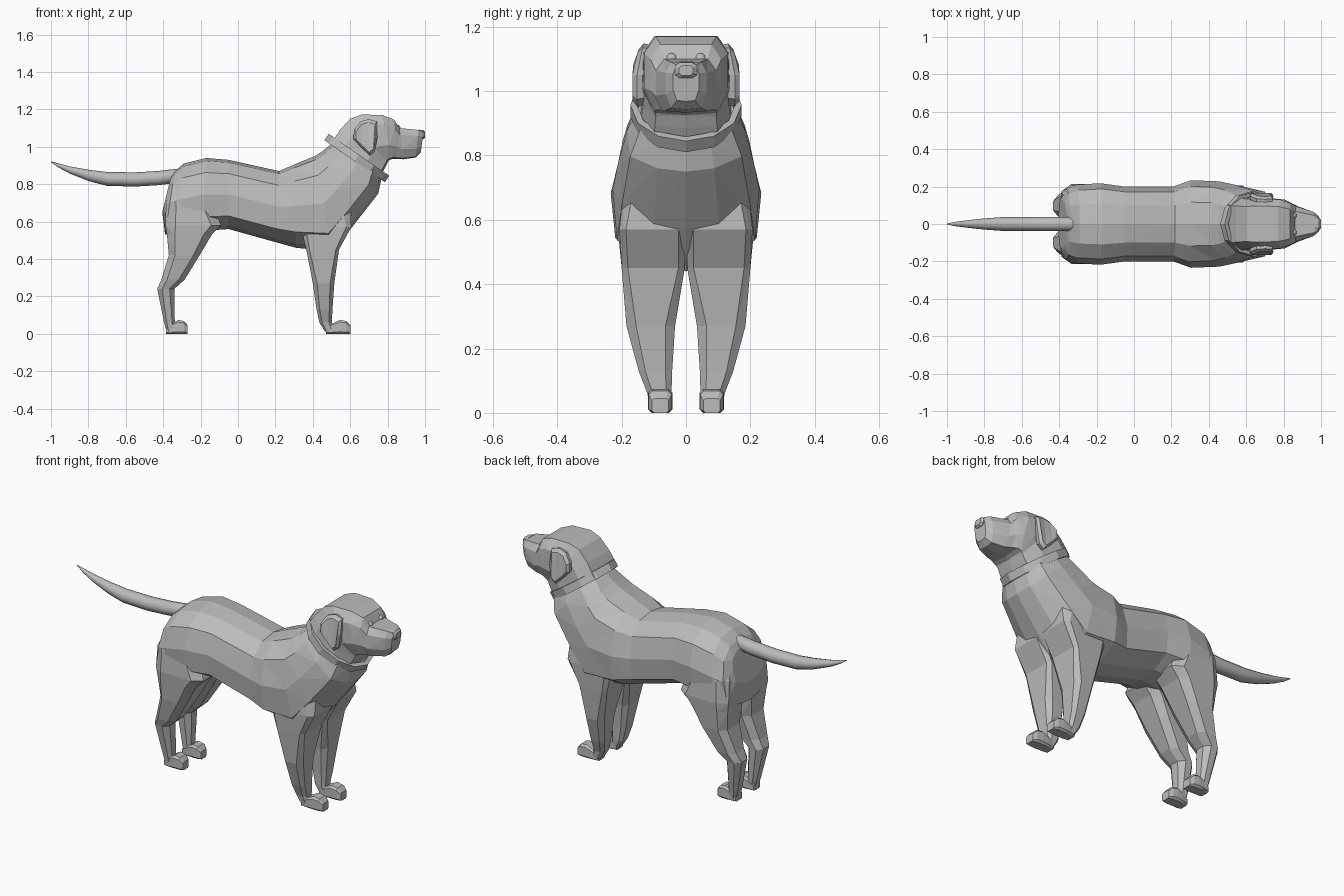
import bpy, bmesh, math
from mathutils import Vector

grey = bpy.data.materials.new("plain grey")
grey.diffuse_color = (0.5, 0.5, 0.5, 1)


def finish(name, bm, smooth=False):
    bmesh.ops.recalc_face_normals(bm, faces=bm.faces[:])
    mesh = bpy.data.meshes.new(name)
    bm.to_mesh(mesh)
    bm.free()
    mesh.materials.append(grey)
    for p in mesh.polygons:
        p.use_smooth = smooth
    obj = bpy.data.objects.new(name, mesh)
    bpy.context.collection.objects.link(obj)
    return obj


def loft(name, rings, closed=False, smooth=False):
    """Skin a list of rings; cap the ends unless the loft is closed."""
    bm = bmesh.new()
    vs = [[bm.verts.new(p) for p in ring] for ring in rings]
    n = len(vs[0])
    pairs = list(zip(vs, vs[1:])) + ([(vs[-1], vs[0])] if closed else [])
    for a, b in pairs:
        for i in range(n):
            j = (i + 1) % n
            bm.faces.new((a[i], a[j], b[j], b[i]))
    if not closed:
        bm.faces.new(vs[0])
        bm.faces.new(vs[-1])
        if not smooth:
            bmesh.ops.triangulate(bm, faces=bm.faces[:])
    return finish(name, bm, smooth)


def body_ring(station, profile):
    """Symmetric ring hung between a top point and a bottom point."""
    tx, tz, bx, bz, w = station
    half = [(tx + (bx - tx) * t, y * w, tz + (bz - tz) * t) for t, y in profile]
    return half + [(x, -y, z) for x, y, z in half[-2:0:-1]]


def box_ring(a0, a1, b0, b1, place, cut=0.22):
    """Rectangle with cut corners, put in space by place(a, b)."""
    k = cut
    pts = [(k, 0), (1 - k, 0), (1, k), (1, 1 - k), (1 - k, 1), (k, 1), (0, 1 - k), (0, k)]
    return [place(a0 + (a1 - a0) * u, b0 + (b1 - b0) * v) for u, v in pts]


# Torso and neck: top x, top z, bottom x, bottom z, half width
torso = [
    (-0.36, 0.835, -0.405, 0.65, 0.13), (-0.338, 0.87, -0.39, 0.53, 0.19),
    (-0.29, 0.91, -0.32, 0.53, 0.21),
    (-0.17, 0.94, -0.19, 0.55, 0.218), (-0.05, 0.93, -0.05, 0.56, 0.20),
    (0.22, 0.87, 0.20, 0.49, 0.20), (0.30, 0.905, 0.31, 0.46, 0.234),
    (0.41, 0.95, 0.50, 0.44, 0.228), (0.45, 0.975, 0.61, 0.57, 0.212),
    (0.48, 1.00, 0.75, 0.75, 0.184), (0.52, 1.03, 0.77, 0.842, 0.152)]
torso_profile = [(0, 0), (0.04, 0.5), (0.2, 0.86), (0.5, 1), (0.81, 0.94), (0.96, 0.48), (1, 0)]
body = loft("body", [body_ring(s, torso_profile) for s in torso])

# Head with muzzle
head = [
    (0.50, 1.02, 0.755, 0.835, 0.142), (0.545, 1.09, 0.785, 0.885, 0.134),
    (0.60, 1.15, 0.80, 0.915, 0.13), (0.66, 1.172, 0.805, 0.925, 0.135),
    (0.77, 1.17, 0.825, 0.935, 0.13), (0.835, 1.145, 0.85, 0.935, 0.11),
    (0.862, 1.10, 0.885, 0.933, 0.094), (0.965, 1.09, 0.95, 0.943, 0.064),
    (0.992, 1.08, 0.977, 0.968, 0.04)]
head_profile = [(0, 0), (0, 0.72), (0.22, 1), (0.68, 1), (0.97, 0.72), (1, 0)]
parts = [loft("head", [body_ring(s, head_profile) for s in head])]

# Nose pad
nose = [(0.965, 0.036, 1.045, 1.092), (0.99, 0.034, 1.04, 1.089), (1.0, 0.022, 1.048, 1.08)]
parts.append(loft("nose", [box_ring(-w, w, z0, z1, lambda a, b, x=x: (x, a, b))
                           for x, w, z0, z1 in nose]))

# Collar: tilted band around the neck
along, up = Vector((0.82, 0, -0.57)), Vector((0.57, 0, 0.82))
collar = []
for i in range(12):
    a = math.tau * i / 12
    ring = []
    for s, h in ((1, -0.021), (1, 0.021), (0.88, 0.021), (0.88, -0.021)):
        ring.append(Vector((0.635, 0, 0.94)) + up * h + along * (0.197 * s * math.cos(a))
                    + Vector((0, 0.173 * s * math.sin(a), 0)))
    collar.append(ring)
loft("collar", collar, closed=True)

# Tail: x, z, radius
tail = [(-0.30, 0.845, 0.028), (-0.33, 0.845, 0.037), (-0.42, 0.833, 0.038),
        (-0.55, 0.825, 0.038), (-0.70, 0.828, 0.037), (-0.80, 0.847, 0.030),
        (-0.90, 0.876, 0.019), (-0.96, 0.90, 0.011), (-1.0, 0.92, 0.002)]
loft("tail", [[(x, r * math.cos(math.tau * k / 12), z + r * math.sin(math.tau * k / 12))
               for k in range(12)] for x, z, r in tail], smooth=True)

# Legs: z, back x, front x, inner y, outer y, corner cut
front_leg = [
    (0.74, 0.34, 0.60, 0.03, 0.19, 0.22), (0.57, 0.335, 0.606, 0.002, 0.207, 0.1),
    (0.45, 0.365, 0.54, 0.004, 0.20, 0.1), (0.27, 0.40, 0.515, 0.034, 0.185, 0.2),
    (0.13, 0.42, 0.505, 0.043, 0.147, 0.2), (0.06, 0.435, 0.502, 0.045, 0.12, 0.22),
    (0.012, 0.465, 0.51, 0.05, 0.112, 0.22)]
hind_leg = [
    (0.80, -0.345, -0.20, 0.03, 0.16, 0.25), (0.70, -0.385, -0.14, 0.02, 0.205, 0.22),
    (0.58, -0.388, -0.09, 0.003, 0.213, 0.18), (0.53, -0.38, -0.14, 0.005, 0.208, 0.18),
    (0.42, -0.37, -0.205, 0.015, 0.197, 0.2), (0.29, -0.41, -0.285, 0.035, 0.172, 0.25),
    (0.24, -0.432, -0.34, 0.04, 0.155, 0.28), (0.06, -0.395, -0.338, 0.048, 0.12, 0.25),
    (0.004, -0.38, -0.335, 0.05, 0.112, 0.25)]
# Paws: x offset, top z, half width
paw = [(0.0, 0.035, 0.03), (0.04, 0.058, 0.036), (0.075, 0.074, 0.038),
       (0.11, 0.068, 0.036), (0.132, 0.045, 0.026)]
# Ear outline in x and z
ear = [(0.62, 1.09), (0.655, 1.135), (0.70, 1.148), (0.742, 1.135), (0.745, 1.05),
       (0.732, 0.975), (0.705, 0.953), (0.66, 0.995), (0.618, 1.04)]

for side, s in (("left", 1), ("right", -1)):
    for name, legs in (("front_leg", front_leg), ("hind_leg", hind_leg)):
        parts.append(loft(f"{side}_{name}", [
            box_ring(x0, x1, y0, y1, lambda a, b, z=z: (a, b * s, z), c)
            for z, x0, x1, y0, y1, c in legs]))
    for name, x0, k in (("front_paw", 0.47, 1), ("hind_paw", -0.385, 0.88)):
        parts.append(loft(f"{side}_{name}", [
            box_ring(-w, w, 0, z, lambda a, b, x=x: (x0 + x * k, (0.08 + a) * s, b), 0.15)
            for x, z, w in paw]))
    # Ear flap: leans in at its root, with a bevelled outer face
    rings = []
    for y, f in ((0.127, 0.95), (0.152, 1.0), (0.167, 0.82)):
        rings.append([(0.685 + (x - 0.685) * f, (y - max(0, z - 1.08) * 0.3) * s,
                       1.05 + (z - 1.05) * f) for x, z in ear])
    loft(f"{side}_ear", rings)
    # Eye
    bm = bmesh.new()
    bmesh.ops.create_uvsphere(bm, u_segments=10, v_segments=6, radius=0.018)
    bmesh.ops.translate(bm, verts=bm.verts[:], vec=(0.852, 0.045 * s, 1.10))
    finish(f"{side}_eye", bm, True)

# Merge head, legs and paws with the torso into one clean skin
for part in parts:
    mod = body.modifiers.new("join", 'BOOLEAN')
    mod.operation, mod.solver, mod.object = 'UNION', 'EXACT', part
bpy.context.view_layer.update()
merged = bpy.data.meshes.new_from_object(body.evaluated_get(bpy.context.evaluated_depsgraph_get()))
body.modifiers.clear()
body.data = merged
for part in parts:
    bpy.data.objects.remove(part)
